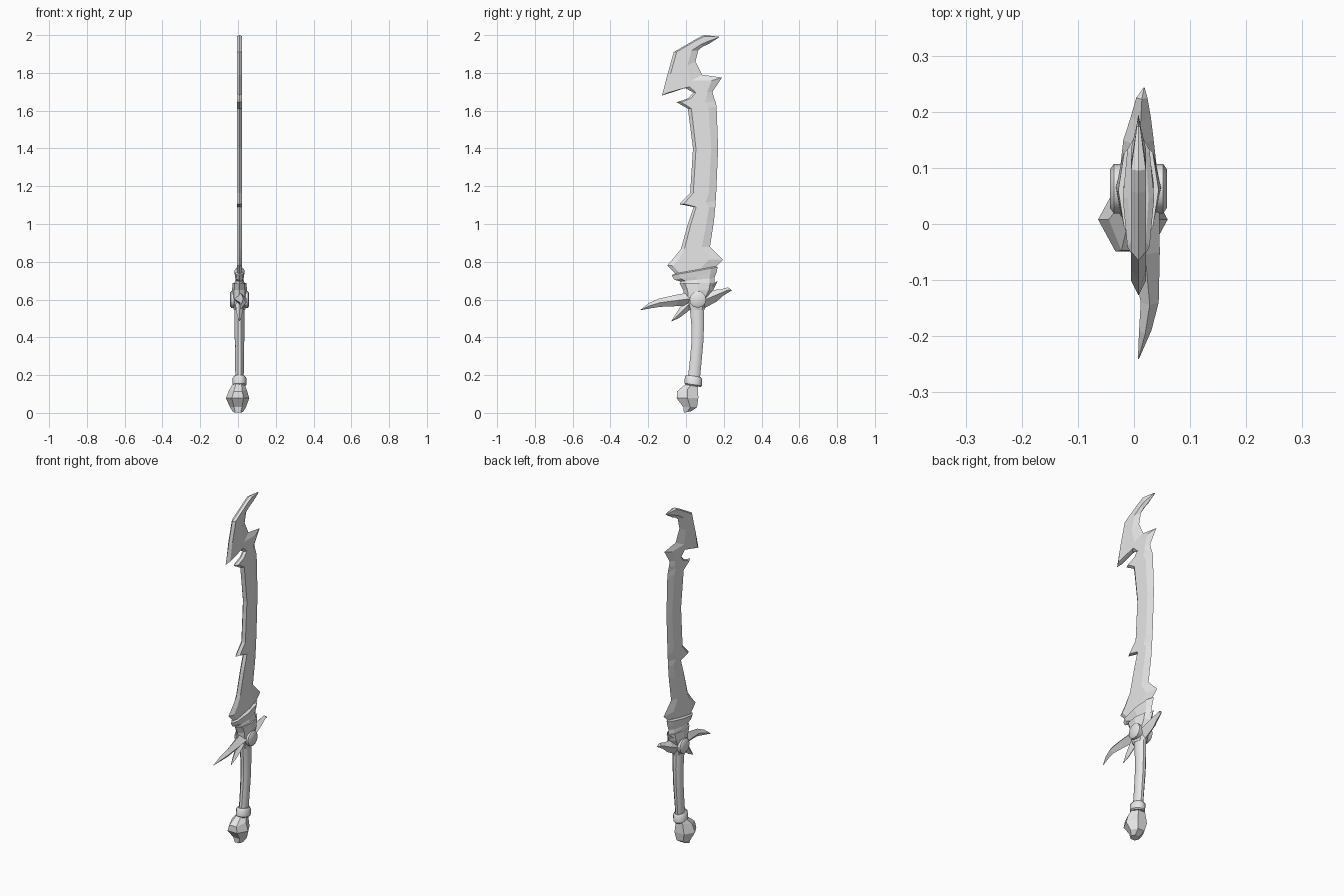
import bpy, bmesh, math
from mathutils import Vector

cube = bpy.data.objects.get("Cube")
if cube:
    bpy.data.objects.remove(cube, do_unlink=True)

GREY = (0.8, 0.8, 0.8, 1.0)
material = bpy.data.materials.new("plain grey")
material.use_nodes = True
material.diffuse_color = GREY
material.node_tree.nodes["Principled BSDF"].inputs["Base Color"].default_value = GREY

MID = 0.008  # the sword's middle plane in x


def loft(name, sections, smooth=False):
    """Skin a list of equal-length closed sections and cap both ends."""
    mesh = bpy.data.meshes.new(name)
    bm = bmesh.new()
    rows = [[bm.verts.new(point) for point in section] for section in sections]
    count = len(rows[0])
    for low, high in zip(rows, rows[1:]):
        for i in range(count):
            j = (i + 1) % count
            bm.faces.new((low[i], low[j], high[j], high[i]))
    bm.faces.new(list(reversed(rows[0])))
    bm.faces.new(rows[-1])
    bmesh.ops.recalc_face_normals(bm, faces=bm.faces)
    bm.to_mesh(mesh)
    bm.free()
    mesh.materials.append(material)
    obj = bpy.data.objects.new(name, mesh)
    bpy.context.collection.objects.link(obj)
    if smooth:
        bpy.ops.object.select_all(action="DESELECT")
        obj.select_set(True)
        bpy.context.view_layer.objects.active = obj
        bpy.ops.object.shade_smooth_by_angle(angle=math.radians(40))
    return obj


def ring(y, z, rx, ry, sides=10, tilt=0.0, x=MID, turn=0.0):
    """Oval section around the z axis, sloped along y by tilt."""
    points = []
    for i in range(sides):
        angle = math.tau * i / sides + turn
        dy = ry * math.sin(angle)
        points.append(Vector((x + rx * math.cos(angle), y + dy, z + tilt * dy)))
    return points


def spike(name, path):
    """Diamond-section prong along (x, y, z, half width, half height) stations."""
    sections = []
    for i, (x, y, z, wide, high) in enumerate(path):
        before, after = path[max(i - 1, 0)], path[min(i + 1, len(path) - 1)]
        along = Vector((0, after[1] - before[1], after[2] - before[2])).normalized()
        up = Vector((0, -along.z, along.y)) * high
        side = Vector((wide, 0, 0))
        centre = Vector((x, y, z))
        sections.append([centre + up, centre + side, centre - up, centre - side])
    return loft(name, sections)


def blade_section(front, back, thick):
    """Six-sided section: two keen edges with a flat between two ridges."""
    front, back = Vector((MID, *front)), Vector((MID, *back))
    near, far = front.lerp(back, 0.12), front.lerp(back, 0.72)
    side = Vector((thick, 0, 0))
    return [front, near + side, far + side, back, far - side, near - side]


# Blade: front edge and back edge points, from the root to the hooked tip
edges = [
    ((-.055, .735), (.14, .76)), ((-.1, .78), (.155, .77)),
    ((-.065, .82), (.196, .81)), ((-.027, .868), (.127, .88)),
    ((.01, 1), (.148, 1.015)), ((.04, 1.09), (.155, 1.09)),
    ((-.035, 1.105), (.157, 1.12)), ((.022, 1.165), (.16, 1.165)),
    ((.037, 1.4), (.17, 1.4)), ((.01, 1.61), (.162, 1.62)),
    ((-.05, 1.645), (.157, 1.645)), ((.01, 1.665), (.148, 1.67)),
    ((.04, 1.695), (.14, 1.7)), ((-.005, 1.72), (.19, 1.775)),
    ((-.127, 1.68), (.085, 1.79)), ((-.1, 1.785), (.05, 1.86)),
    ((-.065, 1.91), (.065, 1.92)), ((.055, 1.98), (.09, 1.94)),
    ((.095, 2), (.115, 1.95)), ((.174, 1.992), (.175, 1.988)),
]
loft("blade", [
    blade_section(front, back, 0.003 if i == len(edges) - 1 else 0.013)
    for i, (front, back) in enumerate(edges)
])

# Collar that clasps the blade root
loft("blade_collar", [
    ring(.062, .68, .03, .09, 8),
    ring(.06, .705, .021, .09, 8, .1),
    ring(.05, .725, .024, .112, 8, .18),
    ring(.046, .75, .028, .122, 8, .18),
    ring(.046, .756, .018, .11, 8, .18),
])

# Guard body under the collar
loft("guard_body", [
    ring(.055, .545, .03, .042, 8),
    ring(.055, .6, .04, .06, 8),
    ring(.065, .65, .04, .08, 8),
    ring(.06, .688, .036, .095, 8),
])

# Round boss on each side of the guard
for name, sign in (("left_boss", 1), ("right_boss", -1)):
    disc = []
    for out, radius in ((.02, .044), (.044, .044), (.051, .034)):
        disc.append([
            Vector((MID + sign * out, .063 + p.x, .6 + p.y))
            for p in ring(0, 0, radius, radius, 12, x=0)
        ])
    loft(name, disc, smooth=True)

# Guard prongs
spike("front_prong", [
    (.01, .03, .605, .035, .035), (.02, -.05, .595, .026, .03),
    (.028, -.14, .583, .016, .022), (.02, -.19, .568, .011, .015),
    (.008, -.24, .545, .001, .001),
])
spike("lower_prong", [
    (MID, .04, .6, .025, .03), (MID, -.015, .545, .018, .022),
    (MID, -.045, .513, .012, .014), (MID, -.077, .485, .001, .001),
])
spike("rear_prong", [
    (MID, .08, .59, .035, .04), (MID, .15, .62, .027, .033),
    (.012, .19, .637, .018, .018), (.014, .225, .652, .01, .013),
    (.018, .243, .648, .001, .001),
])
spike("upper_rear_fin", [
    (MID, .07, .61, .03, .04), (MID, .12, .655, .025, .025),
    (MID, .165, .695, .002, .002),
])

# Curved grip
loft("grip", [
    ring(.04, .17, .022, .034, 10),
    ring(.05, .26, .023, .033, 10),
    ring(.06, .37, .025, .033, 10),
    ring(.062, .46, .026, .035, 10),
    ring(.057, .57, .028, .04, 10),
], smooth=True)

# Ring at the foot of the grip
loft("grip_ring", [
    ring(.038, .143, .03, .04, 12, -.15),
    ring(.038, .15, .037, .046, 12, -.15),
    ring(.04, .185, .036, .046, 12, -.15),
    ring(.04, .195, .028, .038, 12, -.15),
], smooth=True)

# Faceted pommel stone
loft("pommel", [
    ring(.008, .005, .027, .022, 6, .2, x=0),
    ring(.022, .03, .042, .042, 6, x=0),
    ring(.008, .078, .062, .066, 6, x=-.002),
    ring(.008, .125, .045, .064, 6, .2, x=0),
    ring(.035, .158, .028, .035, 6, x=.004),
])
